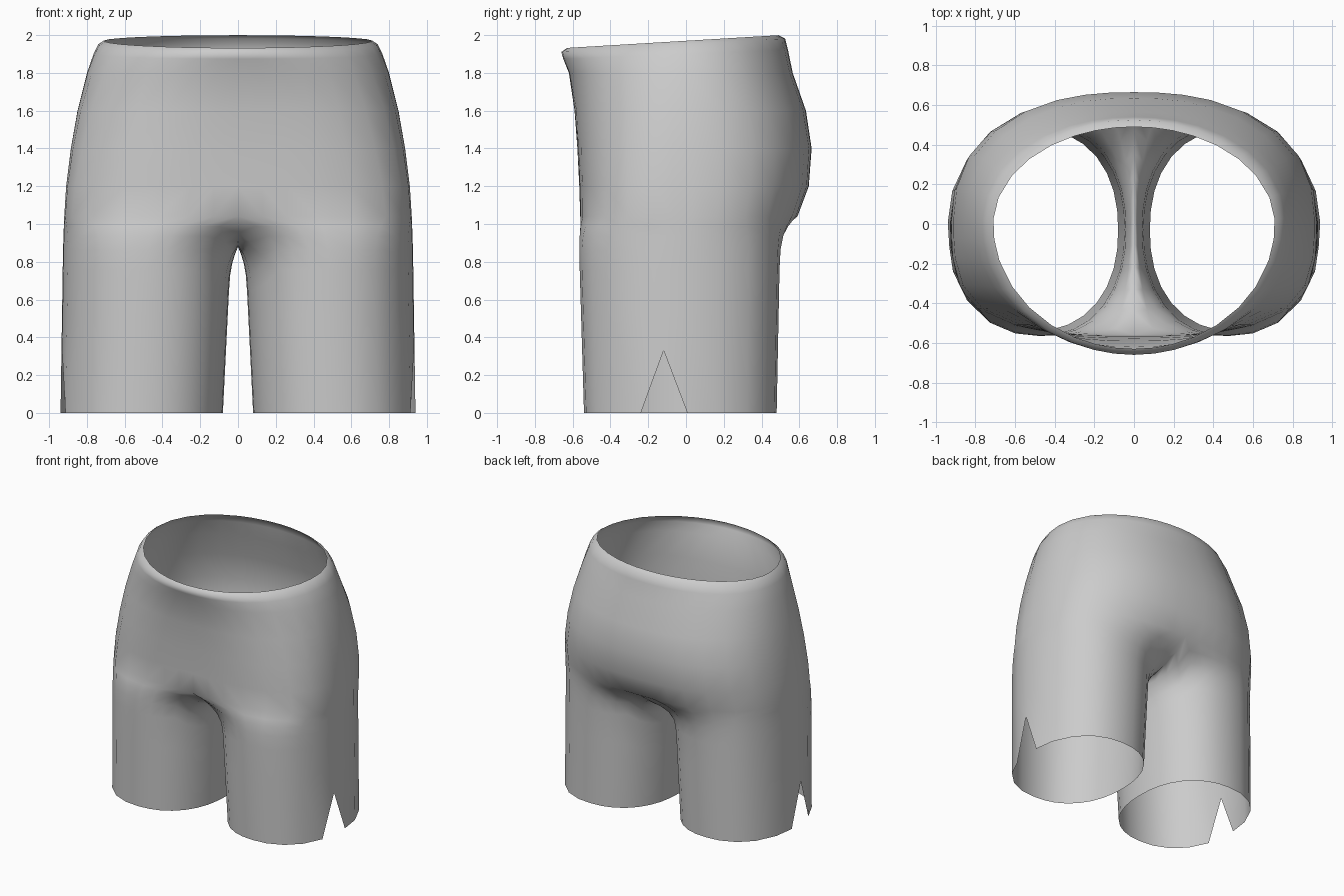
import bpy, bmesh
from math import sin, cos, radians

cube = bpy.data.objects.get("Cube")
if cube:
    bpy.data.objects.remove(cube, do_unlink=True)

fabric = bpy.data.materials.new("grey_fabric")
fabric.use_nodes = True
grey = (0.6, 0.6, 0.6, 1)
fabric.diffuse_color = grey
fabric.node_tree.nodes["Principled BSDF"].inputs["Base Color"].default_value = grey


def rounded(angle, n):
    """Unit superellipse point at a polar angle in degrees."""
    c, s = cos(radians(angle)), sin(radians(angle))
    r = (abs(c) ** n + abs(s) ** n) ** (-1 / n)
    return c * r, s * r


# Columns of the half body, from front centre round the hip to back centre
COLUMNS = [-90, -82, -74, -65, -54, -42, -30, -17, -7, 3, 16, 30, 42, 54, 65, 74, 82, 90]
SLIT = COLUMNS.index(-7)
LEG_END = 125          # leg angle that meets the centre seam
INNER = 9              # columns on the inner thigh

# Trunk sections: height, tilt, half width, front, back, front and back squareness
SECTIONS = [
    (1.97, 0.06, 0.71, -0.63, 0.49, 2.0, 2.0),
    (1.95, 0.06, 0.74, -0.66, 0.525, 2.0, 2.0),
    (1.90, 0.04, 0.765, -0.65, 0.54, 2.1, 2.1),
    (1.80, 0, 0.80, -0.62, 0.565, 2.2, 2.2),
    (1.60, 0, 0.85, -0.59, 0.635, 2.5, 2.3),
    (1.40, 0, 0.885, -0.575, 0.665, 2.8, 2.4),
    (1.20, 0, 0.91, -0.565, 0.65, 3.1, 2.5),
    (1.04, 0, 0.92, -0.56, 0.59, 3.3, 2.6),
]


def trunk_point(section, a):
    z, tilt, width, front, back, nf, nb = section
    x, y = rounded(a, nf if a < 0 else nb)
    y *= back if a > 0 else -front
    return (0 if abs(a) == 90 else x * width, y, z + tilt * y)


def leg_point(angle, z):
    inner, outer = 0.08 - 0.05 * z, 0.94 - 0.015 * z
    x, y = rounded(angle, 2.25)
    front, back = 0.51 + 0.03 * z, 0.51 + 0.02 * z
    return ((inner + outer) / 2 + x * (outer - inner) / 2,
            -0.03 + y * (back if y > 0 else front), z)


bm = bmesh.new()


def bridge(upper, lower, closed):
    count = len(upper)
    for i in range(count if closed else count - 1):
        j = (i + 1) % count
        bm.faces.new((upper[i], lower[i], lower[j], upper[j]))


# Trunk
rings = [[bm.verts.new(trunk_point(s, a)) for a in COLUMNS] for s in SECTIONS]
for upper, lower in zip(rings, rings[1:]):
    bridge(upper, lower, False)

# Crotch seam from back to front completes the top loop of the leg
steps = [1 - 2 * k / (INNER + 1) for k in range(1, INNER + 1)]
seam = [bm.verts.new((0, 0.015 + 0.575 * u, 0.88 + 0.16 * abs(u) ** 3.5)) for u in steps]
top_loop = rings[-1] + seam
angles = [a * LEG_END / 90 for a in COLUMNS]
angles += [180 - (180 - LEG_END) * u for u in steps]

# Leg, blending from the top loop into an oval tube
previous = top_loop
for drop, blend in [(0.05, 0.45), (0.1, 0.75), (0.17, 0.95), (0.27, 1), (0.5, 1), (1, 1)]:
    loop = []
    for i, (start, angle) in enumerate(zip(top_loop, angles)):
        z = start.co.z * (1 - drop)
        if drop == 1 and i == SLIT:
            z = 0.33       # peak of the hem slit
        x, y, z = leg_point(angle, z)
        loop.append(bm.verts.new((start.co.x + (x - start.co.x) * blend,
                                  start.co.y + (y - start.co.y) * blend, z)))
    bridge(previous, loop, True)
    previous = loop

# Mirror into the full garment and weld the centre seam
half = bm.verts[:] + bm.edges[:] + bm.faces[:]
copy = bmesh.ops.duplicate(bm, geom=half)["geom"]
for v in copy:
    if isinstance(v, bmesh.types.BMVert):
        v.co.x *= -1
bmesh.ops.remove_doubles(bm, verts=bm.verts[:], dist=0.0005)
bmesh.ops.recalc_face_normals(bm, faces=bm.faces[:])
if sum(f.normal.x * f.calc_center_median().x for f in bm.faces) < 0:
    bmesh.ops.reverse_faces(bm, faces=bm.faces[:])
for face in bm.faces:
    face.smooth = True

mesh = bpy.data.meshes.new("shorts")
bm.to_mesh(mesh)
bm.free()
mesh.materials.append(fabric)
shorts = bpy.data.objects.new("shorts", mesh)
bpy.context.collection.objects.link(shorts)
